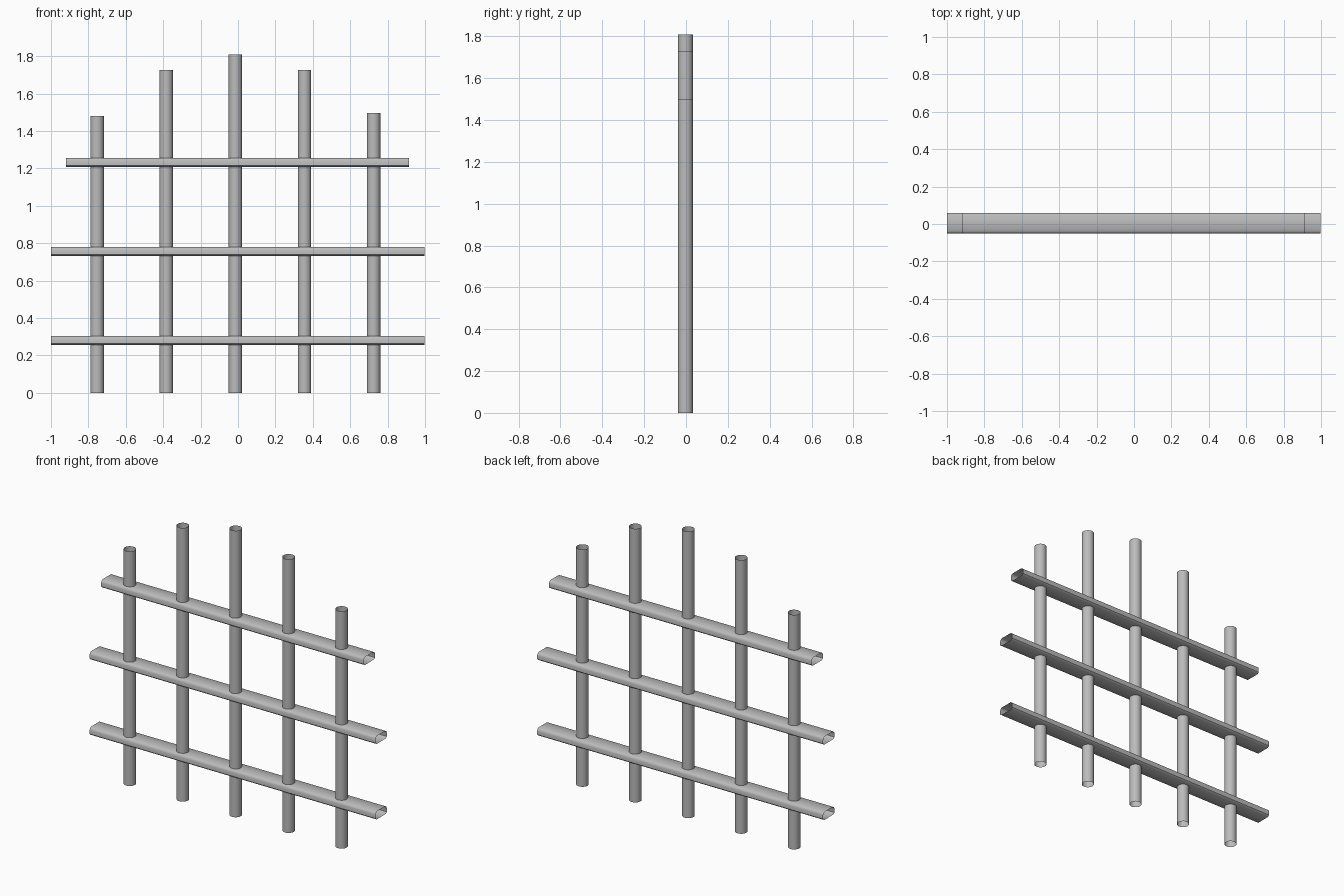
import bpy, bmesh
from math import cos, sin, pi, radians
from mathutils import Vector

cube = bpy.data.objects.get("Cube")
if cube:
    bpy.data.objects.remove(cube, do_unlink=True)

steel = bpy.data.materials.new("grey steel")
steel.use_nodes = True
GREY = (0.5, 0.5, 0.5, 1)
steel.diffuse_color = GREY
steel.node_tree.nodes["Principled BSDF"].inputs["Base Color"].default_value = GREY


def open_tube(name, profile, start, end):
    """Sweep a closed profile of points from start to end, leaving the ends open."""
    bm = bmesh.new()
    rings = [[bm.verts.new(p + Vector(o)) for p in profile] for o in (start, end)]
    n = len(profile)
    for i in range(n):
        j = (i + 1) % n
        bm.faces.new((rings[0][i], rings[0][j], rings[1][j], rings[1][i]))
    bmesh.ops.recalc_face_normals(bm, faces=bm.faces)
    mesh = bpy.data.meshes.new(name)
    bm.to_mesh(mesh)
    bm.free()
    obj = bpy.data.objects.new(name, mesh)
    bpy.context.collection.objects.link(obj)
    mesh.materials.append(steel)
    bpy.ops.object.select_all(action="DESELECT")
    obj.select_set(True)
    bpy.context.view_layer.objects.active = obj
    bpy.ops.object.shade_smooth_by_angle(angle=radians(40))


# Round upright bars
SIDES, RADIUS = 24, 0.036
circle = [Vector((RADIUS * cos(2 * pi * i / SIDES), RADIUS * sin(2 * pi * i / SIDES), 0))
          for i in range(SIDES)]
for i, top in enumerate((1.48, 1.727, 1.808, 1.727, 1.497)):
    x = -0.753 + 0.3695 * i
    open_tube(f"upright_bar_{i + 1}", circle, (x, -0.003, 0), (x, -0.003, top))

# Flat cross bars: broad rounded upper corners, small lower chamfers
half = [(0.045, -0.025), (0.056, -0.016), (0.056, 0.008), (0.052, 0.018), (0.042, 0.025)]
flat = [Vector((0, y, z)) for y, z in half] + [Vector((0, -y, z)) for y, z in reversed(half)]
for name, z, left, right in (("lower", 0.28, -1, 0.997), ("middle", 0.756, -1, 0.997),
                             ("upper", 1.232, -0.919, 0.914)):
    open_tube(f"{name}_cross_bar", flat, (left, 0.004, z), (right, 0.004, z))
